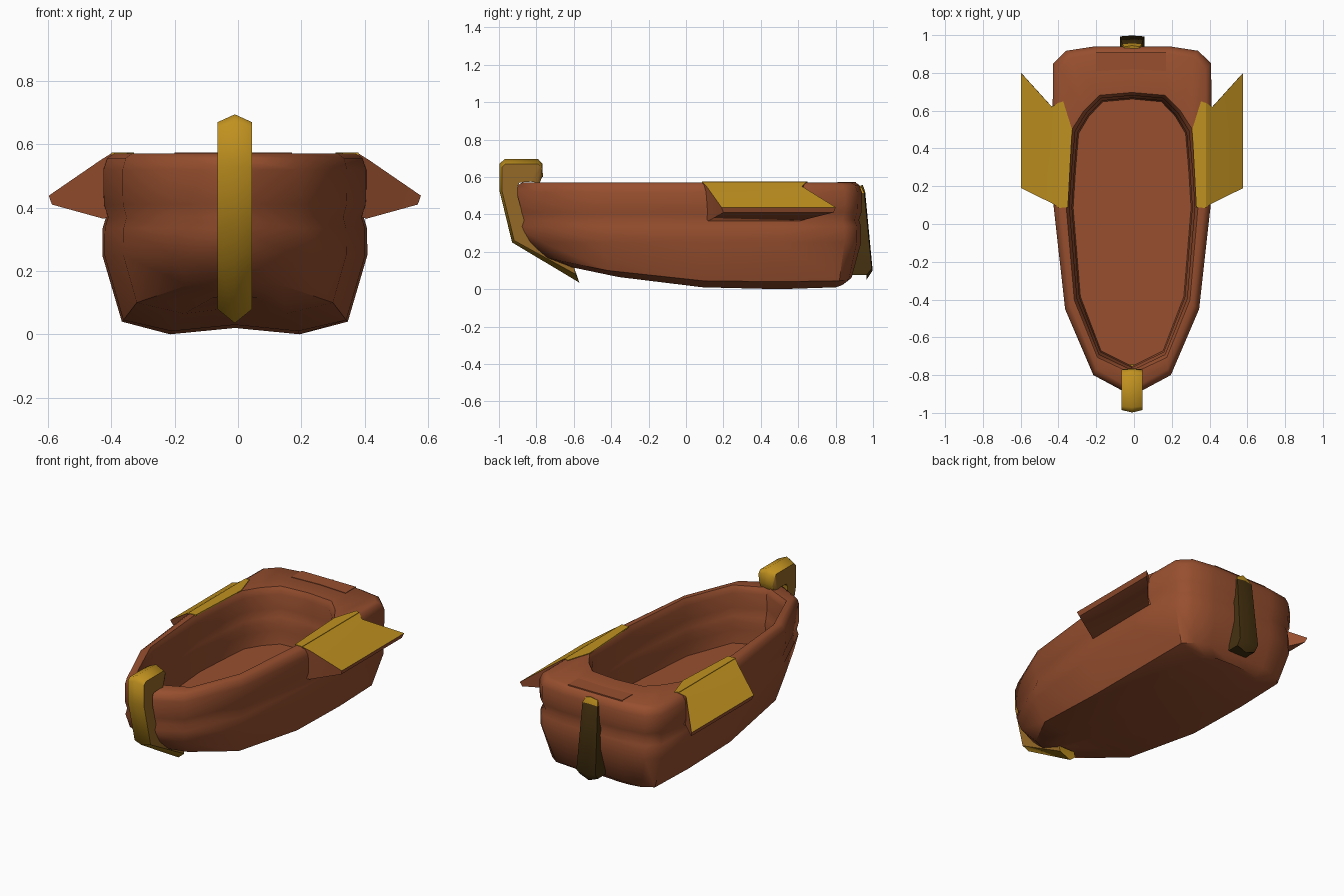
import bpy, bmesh, math

if "Cube" in bpy.data.objects:
    bpy.data.objects.remove(bpy.data.objects["Cube"], do_unlink=True)

CX = -0.01  # centreline of the boat


def material(name, rgb):
    m = bpy.data.materials.new(name)
    m.use_nodes = True
    colour = (*rgb, 1)
    m.diffuse_color = colour
    node = next(n for n in m.node_tree.nodes if n.type == 'BSDF_PRINCIPLED')
    node.inputs["Base Color"].default_value = colour
    node.inputs["Roughness"].default_value = 0.7
    return m


WOOD = material("red brown wood", (0.31, 0.078, 0.028))
GOLD = material("gold", (0.53, 0.285, 0.014))
BRONZE = material("bronze", (0.3, 0.14, 0.02))
DARK = material("dark bronze", (0.06, 0.031, 0.005))


def loft(name, rings, mats, rule=lambda j, i: 0, caps=True, angle=40):
    """Skin a list of closed rings; rule gives a material index per face."""
    bm = bmesh.new()
    loops = [[bm.verts.new((x + CX, y, z)) for x, y, z in r] for r in rings]
    n = len(rings[0])
    for j in range(len(loops) - 1):
        for i in range(n):
            k = (i + 1) % n
            f = bm.faces.new((loops[j][i], loops[j][k], loops[j + 1][k], loops[j + 1][i]))
            f.material_index = rule(j, i)
    if caps:
        for j in (0, len(loops) - 1):
            bm.faces.new(loops[j]).material_index = rule(j, -1)
    bmesh.ops.remove_doubles(bm, verts=bm.verts, dist=0.0005)
    bmesh.ops.recalc_face_normals(bm, faces=bm.faces)
    mesh = bpy.data.meshes.new(name)
    bm.to_mesh(mesh)
    bm.free()
    ob = bpy.data.objects.new(name, mesh)
    bpy.context.collection.objects.link(ob)
    for m in mats:
        mesh.materials.append(m)
    bpy.ops.object.select_all(action='DESELECT')
    ob.select_set(True)
    bpy.context.view_layer.objects.active = ob
    bpy.ops.object.shade_smooth_by_angle(angle=math.radians(angle))


def mirrored(half):
    """Close a stern-to-bow half ring with its mirror image."""
    return half + [(-x, y, z) for x, y, z in half[-2:0:-1]]


def level(outline, z, inset=0.0):
    return [(x * (1 - inset / 0.4), y * (1 - inset / 0.85), z) for x, y in outline]


def to_keel(half, lift):
    return [(0, y, z + lift) for x, y, z in half]


# Hull outlines, from stern centre to bow centre
outer = [(0, .94), (.2, .94), (.35, .917), (.418, .85), (.422, .5),
         (.415, .09), (.355, -.45), (.205, -.8), (0, -.91)]
lower = outer[:-2] + [(.195, -.77), (0, -.86)]
inner = [(0, .69), (.17, .675), (.25, .595), (.31, .5), (.328, .3),
         (.342, .09), (.3, -.4), (.18, -.7), (0, -.785)]
chine = [(0, .885, .07), (.19, .885, .06), (.29, .87, .05), (.352, .82, .045), (.357, .5, .04),
         (.352, .09, .045), (.31, -.42, .1), (.15, -.69, .155), (0, -.77, .175)]
bilge = [(0, .84, .03), (.12, .84, .025), (.18, .83, .02), (.205, .8, .01), (.205, .5, 0),
         (.2, .09, .01), (.16, -.36, .065), (.07, -.6, .115), (0, -.65, .125)]
floor = level(inner, .23, .035)

# Hull: bottom, sides with a bulging upper band, rounded rim, then the open inside
hull_rings = [
    to_keel(bilge, .02), bilge, chine,
    level(lower, .25, .003), level(outer, .335, .004), level(outer, .37, .014),
    level(outer, .41, .002), level(outer, .46), level(outer, .52),
    level(outer, .557, .012), level(outer, .571, .033),
    level(inner, .571, -.008), level(inner, .557), level(inner, .53, .012),
    level(inner, .44, .008), level(inner, .39, .018), level(inner, .36, .028),
    level(inner, .31, .024), floor, to_keel(floor, 0),
]
loft("hull", [mirrored(r) for r in hull_rings], [WOOD], caps=False, angle=45)

# Stern deck panel
panel = [(-.19, .81), (-.19, .91), (.18, .91), (.18, .81), (0, .82)]
loft("stern_deck_panel", [[(x, y, z) for x, y in panel] for z in (.567, .574)], [WOOD])

# Side wings with golden tops, and the golden inlay on the rim beside each
inlay = [(.34, .088), (.39, .085), (.39, .64), (.365, .65), (.318, .5)]
for side, s in (("left", 1), ("right", -1)):
    sections = [(.385, .085, .645, .575, .38), (.425, .11, .62, .55, .365),
                (.588, .19, .8, .438, .41)]
    rings = [[(s * x, y0, zt), (s * x, y1, zt),
              (s * (x - .01), y1 - .01, zb), (s * (x - .01), y0 + .01, zb)]
             for x, y0, y1, zt, zb in sections]
    loft(side + "_wing", rings, [WOOD, GOLD], lambda j, i: int(i == 0), angle=40)
    loft(side + "_rim_inlay", [[(s * x, y, z) for x, y in inlay] for z in (.567, .575)], [GOLD])


def ridged_post(name, stations, mats, rule):
    """Post with a ridged outer face: ridge, shoulder and inner (y, z) plus half width."""
    rings = []
    for ridge, shoulder, back, w in stations:
        rings.append([(-w, *back), (-w, *shoulder), (0, *ridge), (w, *shoulder), (w, *back)])
    loft(name, rings, mats, rule, angle=62)


# Hooked prow running down to the keel
prow = [
    ((-.765, .6), (-.768, .6), (-.785, .565), .045),
    ((-.768, .67), (-.772, .65), (-.8, .57), .055),
    ((-.79, .695), (-.79, .67), (-.83, .575), .055),
    ((-.97, .695), (-.965, .67), (-.89, .57), .055),
    ((-.998, .67), (-.985, .65), (-.9, .55), .055),
    ((-.998, .53), (-.985, .53), (-.9, .5), .055),
    ((-.93, .25), (-.918, .26), (-.85, .31), .055),
    ((-.57, .035), (-.59, .08), (-.6, .12), .055),
]
ridged_post("prow_post", prow, [GOLD, BRONZE], lambda j, i: int(i in (0, 3)))

# Stern post with a bright cap
stern = [
    ((.945, .558), (.938, .545), (.9, .54), .04),
    ((.958, .52), (.953, .515), (.9, .515), .052),
    ((.998, .1), (.993, .11), (.87, .1), .065),
    ((.965, .05), (.965, .075), (.87, .075), .062),
]
ridged_post("stern_post", stern, [DARK, GOLD], lambda j, i: int(j == 0))
